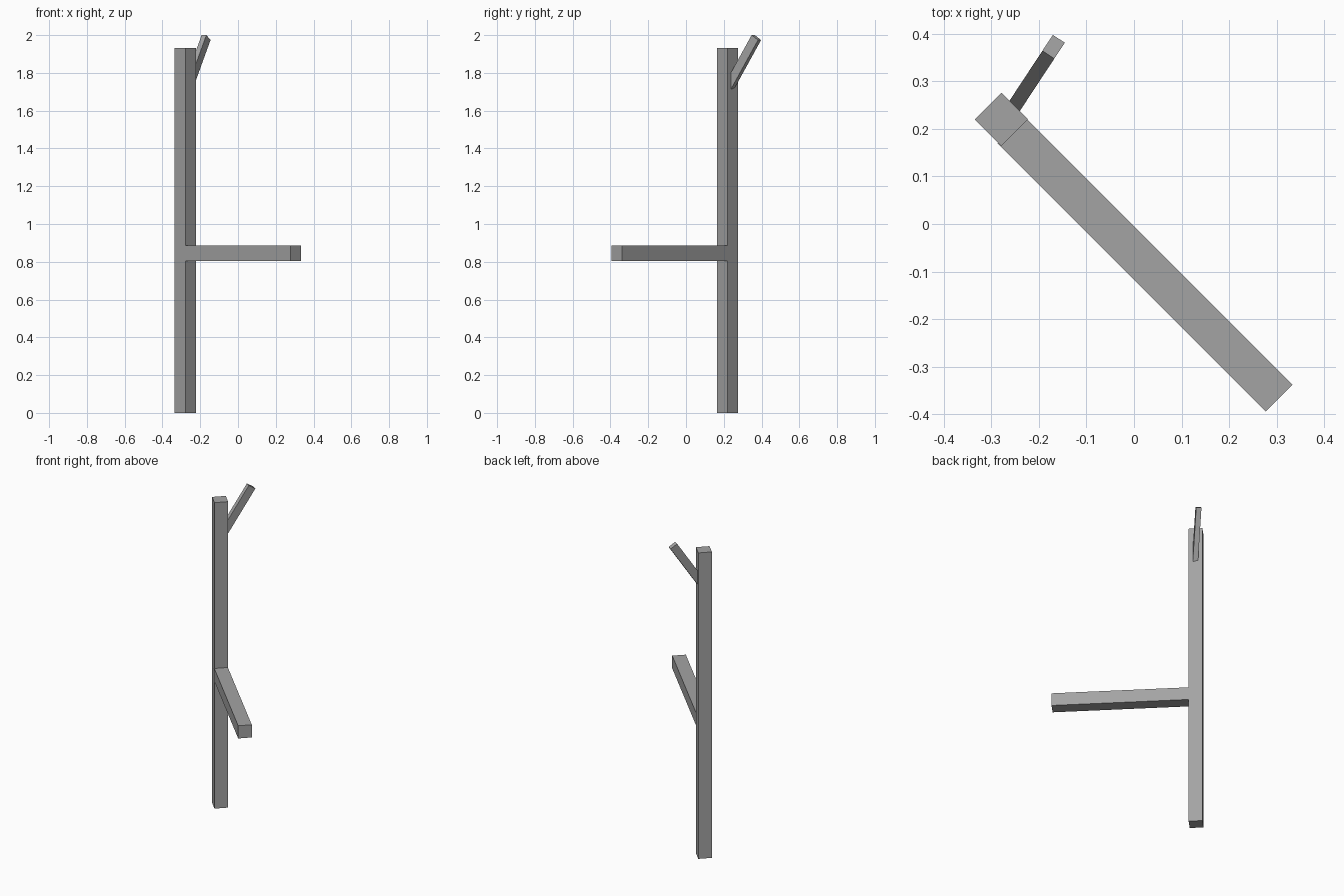
import bpy
import bmesh
from mathutils import Matrix, Vector

cube = bpy.data.objects.get("Cube")
if cube:
    bpy.data.objects.remove(cube, do_unlink=True)

# Single plain grey
grey = bpy.data.materials.new("plain grey")
grey.use_nodes = True
colour = (0.37, 0.37, 0.37, 1)
grey.diffuse_color = colour
bsdf = next(n for n in grey.node_tree.nodes if n.type == "BSDF_PRINCIPLED")
bsdf.inputs["Base Color"].default_value = colour


def bar(name, start, end, width, depth, side):
    """Square-cut bar from start to end; width runs along the side direction."""
    start, end = Vector(start), Vector(end)
    axis = (end - start).normalized()
    side = Vector(side)
    side = (side - axis * side.dot(axis)).normalized()
    frame = Matrix((side, axis.cross(side), axis)).transposed().to_4x4()
    size = Matrix.Diagonal((width, depth, (end - start).length, 1))
    bm = bmesh.new()
    bmesh.ops.create_cube(
        bm, size=1,
        matrix=Matrix.Translation((start + end) / 2) @ frame @ size)
    mesh = bpy.data.meshes.new(name)
    bm.to_mesh(mesh)
    bm.free()
    mesh.materials.append(grey)
    obj = bpy.data.objects.new(name, mesh)
    bpy.context.collection.objects.link(obj)
    return obj


# Upright post, turned 45 degrees
bar("post", (-0.279, 0.22, 0), (-0.279, 0.22, 1.932), 0.079, 0.079, (1, 1, 0))

# Horizontal arm running out to the front left
bar("arm", (-0.259, 0.198, 0.845), (0.305, -0.366, 0.845), 0.079, 0.08, (1, 1, 0))

# Slanted branch rising from the back of the post
tip = Vector((-0.169, 0.3725, 1.987))
rise = Vector((0.303, 0.46, 0.835)).normalized()
bar("branch", tip - rise * 0.31, tip, 0.03, 0.048, (0.835, -0.55, 0))
